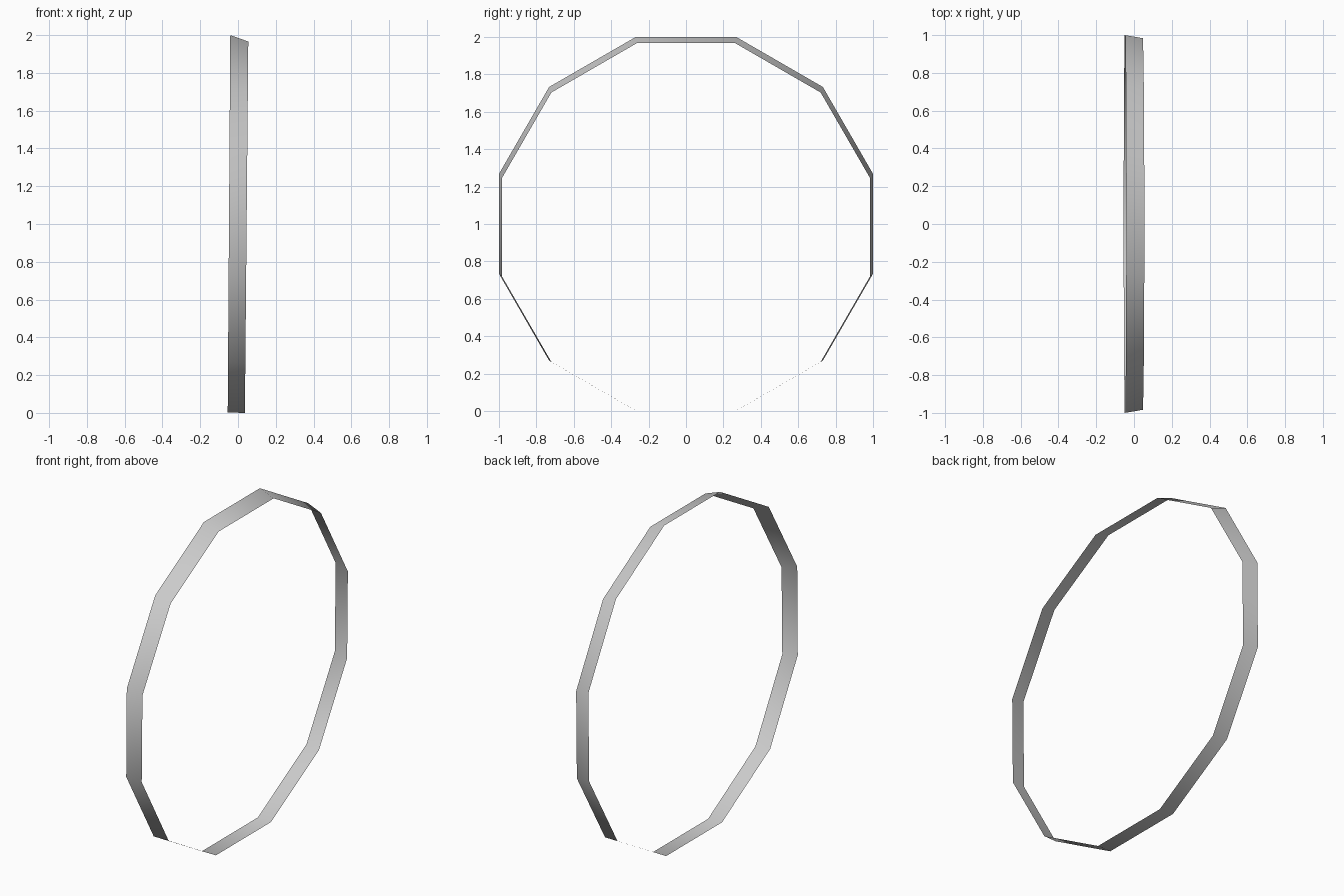
import bpy, bmesh, math

if "Cube" in bpy.data.objects:
    bpy.data.objects.remove(bpy.data.objects["Cube"])

SIDES = 12


def ring(bm, apothem, z_mid, x_bottom, x_top):
    """Twelve-sided loop facing x, leaning slightly from bottom to top."""
    r = apothem / math.cos(math.pi / SIDES)
    loop = []
    for i in range(SIDES):
        a = 2 * math.pi * (i + 0.5) / SIDES
        y, dz = r * math.cos(a), r * math.sin(a)
        x = (x_bottom + x_top) / 2 + (x_top - x_bottom) / 2 * dz / apothem
        loop.append(bm.verts.new((x, y, z_mid + dz)))
    return loop


# Thin, tapered, slightly tilted band
bm = bmesh.new()
wide = ring(bm, 0.999, 1.001, -0.0545, -0.041)
narrow = ring(bm, 0.983, 0.983, 0.0365, 0.0545)
for i in range(SIDES):
    j = (i + 1) % SIDES
    bm.faces.new((wide[i], wide[j], narrow[j], narrow[i]))
bmesh.ops.recalc_face_normals(bm, faces=bm.faces)
# Outer side must face away from the centre
bm.normal_update()
if sum(f.normal.y * f.calc_center_median().y for f in bm.faces) < 0:
    bmesh.ops.reverse_faces(bm, faces=bm.faces)
for f in bm.faces:
    f.smooth = True

mesh = bpy.data.meshes.new("band")
bm.to_mesh(mesh)
bm.free()
band = bpy.data.objects.new("band", mesh)
bpy.context.collection.objects.link(band)
